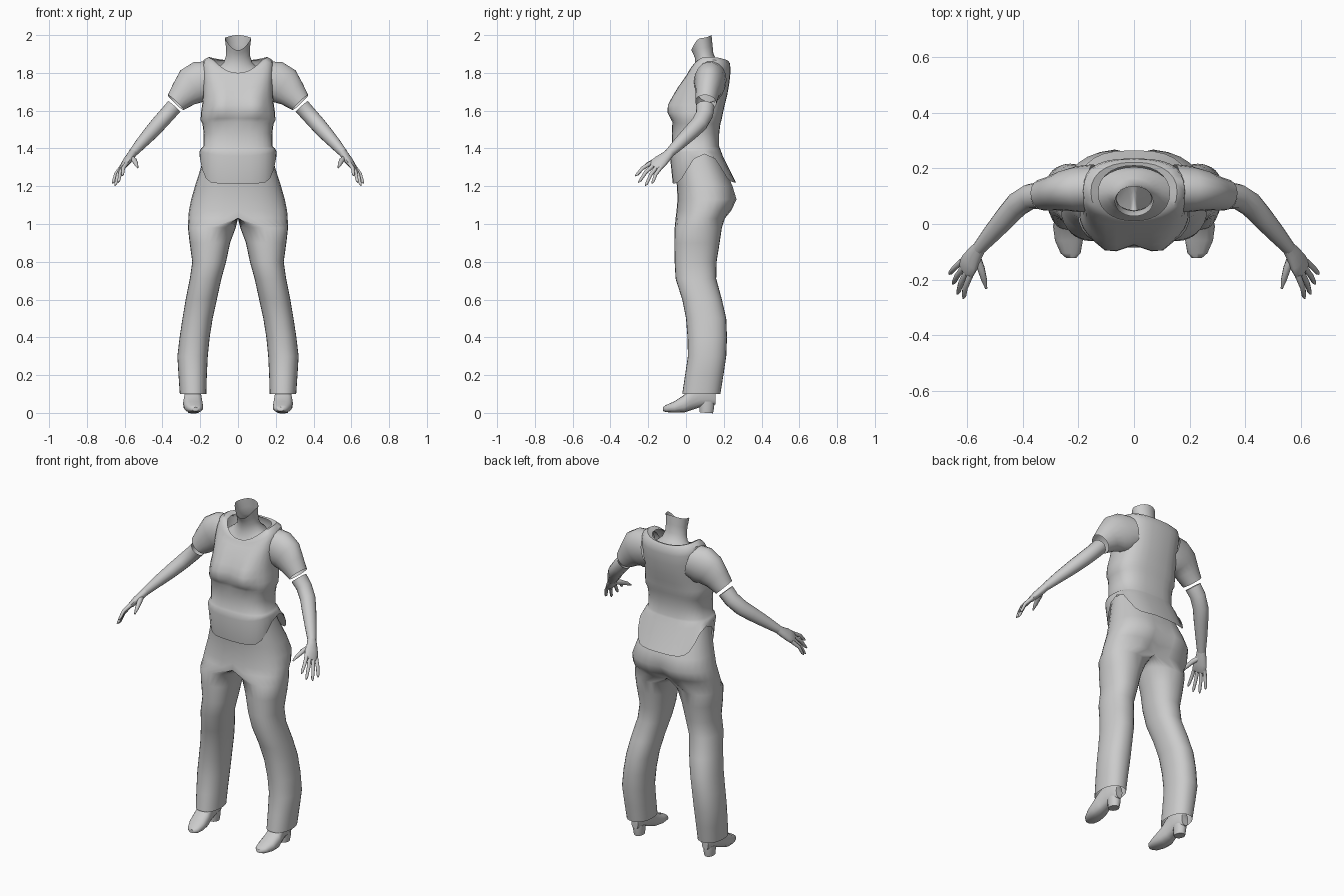
import bpy, bmesh, math
from mathutils import Vector

grey = bpy.data.materials.new("light grey")
grey.diffuse_color = (0.6, 0.6, 0.6, 1)
N = 28


def spow(v, p):
    return math.copysign(abs(v) ** p, v)


def build(name, rings, cap_start=False, cap_end=False, mirror=False, drop_middle=False):
    """Skin a list of equal-length closed rings."""
    bm = bmesh.new()
    vr = [[bm.verts.new(p) for p in r] for r in rings]
    n = len(vr[0])
    for a, b in zip(vr, vr[1:]):
        for i in range(n):
            j = (i + 1) % n
            bm.faces.new((a[i], a[j], b[j], b[i]))
    if cap_start:
        bm.faces.new(vr[0][::-1])
    if cap_end:
        bm.faces.new(vr[-1])
    bmesh.ops.recalc_face_normals(bm, faces=bm.faces)
    if drop_middle:
        inner = [f for f in bm.faces if all(abs(v.co.x) < 1e-4 for v in f.verts)]
        bmesh.ops.delete(bm, geom=inner, context='FACES')
    me = bpy.data.meshes.new(name)
    bm.to_mesh(me)
    bm.free()
    ob = bpy.data.objects.new(name, me)
    bpy.context.collection.objects.link(ob)
    me.materials.append(grey)
    if mirror:
        m = ob.modifiers.new("Mirror", 'MIRROR')
        m.use_clip = True
    bpy.ops.object.select_all(action='DESELECT')
    ob.select_set(True)
    bpy.context.view_layer.objects.active = ob
    bpy.ops.object.shade_smooth_by_angle(angle=math.radians(50))
    return ob


def body_ring(zf, zs, zb, yf, yb, rx, e=2.0, k=2, bust=0.0):
    """Ring round the body; heights at front, side and back."""
    pts = []
    for i in range(N):
        t = 2 * math.pi * i / N
        c, s = math.cos(t), math.sin(t)
        x = rx * spow(c, 2 / e)
        y = (yf + yb) / 2 + (yb - yf) / 2 * spow(s, 2 / e)
        z = zs + ((zf if s < 0 else zb) - zs) * (1 - abs(c) ** k)
        if s < 0:
            y -= bust * math.exp(-((abs(x) - 0.09) / 0.055) ** 2)
        pts.append((x, y, z))
    return pts


def tube(name, pts, hint, cap_start=False, cap_end=False, n=14):
    """Mirrored limb along points (x, y, z, radius along hint, other radius)."""
    P = [Vector(p[:3]) for p in pts]
    rings = []
    for i, p in enumerate(pts):
        d = (P[min(i + 1, len(P) - 1)] - P[max(i - 1, 0)]).normalized()
        u = Vector(hint)
        u = (u - d * u.dot(d)).normalized()
        v = d.cross(u)
        rings.append([P[i] + u * p[3] * math.cos(a) + v * p[4] * math.sin(a)
                      for a in (2 * math.pi * j / n for j in range(n))])
    return build(name, rings, cap_start, cap_end, mirror=True)


# Sleeveless top with side slits and a scooped neckline
E = 2.7
build("top", [
    body_ring(1.215, 1.37, 1.22, -0.07, 0.265, 0.205, E, 7),
    body_ring(1.36, 1.385, 1.36, -0.085, 0.195, 0.203, E),
    body_ring(1.40, 1.40, 1.40, -0.078, 0.180, 0.196, E),
    body_ring(1.41, 1.41, 1.41, -0.072, 0.176, 0.184, E),
    body_ring(1.48, 1.48, 1.48, -0.075, 0.176, 0.182, E),
    body_ring(1.54, 1.53, 1.53, -0.072, 0.182, 0.188, E),
    body_ring(1.56, 1.55, 1.55, -0.075, 0.188, 0.198, E, 2, 0.012),
    body_ring(1.59, 1.59, 1.59, -0.075, 0.196, 0.196, E, 2, 0.032),
    body_ring(1.63, 1.63, 1.63, -0.072, 0.205, 0.190, E, 2, 0.034),
    body_ring(1.67, 1.68, 1.68, -0.06, 0.218, 0.185, E, 2, 0.022),
    body_ring(1.72, 1.76, 1.75, -0.04, 0.230, 0.185, E, 2, 0.008),
    body_ring(1.77, 1.83, 1.81, -0.01, 0.236, 0.187, E),
    body_ring(1.79, 1.868, 1.85, 0.005, 0.233, 0.182, 2.5),
    body_ring(1.797, 1.885, 1.865, 0.008, 0.222, 0.155, 2.3),
    body_ring(1.80, 1.87, 1.862, 0.012, 0.210, 0.128, 2.2)])

# Neck with an open, slanted rim, flaring into the upper chest
build("neck", [
    body_ring(1.75, 1.80, 1.80, 0.01, 0.205, 0.14),
    body_ring(1.79, 1.83, 1.84, 0.035, 0.19, 0.10),
    body_ring(1.83, 1.855, 1.86, 0.05, 0.165, 0.075),
    body_ring(1.88, 1.89, 1.90, 0.047, 0.145, 0.064),
    body_ring(1.905, 1.93, 1.95, 0.036, 0.14, 0.063),
    body_ring(1.92, 1.985, 2.0, 0.028, 0.135, 0.070)])

# Trousers: half pelvis running into one leg, mirrored
def pelvis_ring(z, rx, yf, yb, cleft=0.0):
    pts = []
    for i in range(N):
        t = 2 * math.pi * i / N
        c, s = math.cos(t), math.sin(t)
        x = max(0.0, rx * spow(c, 0.85)) if c > 1e-6 else 0.0
        y = (yf + yb) / 2 + (yb - yf) / 2 * spow(s, 0.85)
        if s > 0:
            y -= cleft * math.exp(-(x / 0.04) ** 2) * s
        pts.append((x, y, z))
    return pts


def leg_ring(z, xin, xout, yf, yb):
    return [((xin + xout) / 2 + (xout - xin) / 2 * spow(math.cos(t), 0.9),
             (yf + yb) / 2 + (yb - yf) / 2 * spow(math.sin(t), 0.9), z)
            for t in (2 * math.pi * i / N for i in range(N))]


build("trousers", [
    pelvis_ring(1.39, 0.175, -0.06, 0.165),
    pelvis_ring(1.30, 0.196, -0.058, 0.205),
    pelvis_ring(1.20, 0.228, -0.048, 0.250, 0.008),
    pelvis_ring(1.13, 0.248, -0.045, 0.272, 0.02),
    pelvis_ring(1.07, 0.260, -0.05, 0.243, 0.03),
    pelvis_ring(1.03, 0.263, -0.055, 0.21, 0.03),
    leg_ring(0.98, 0.012, 0.265, -0.06, 0.19),
    leg_ring(0.90, 0.042, 0.256, -0.062, 0.178),
    leg_ring(0.80, 0.063, 0.242, -0.06, 0.162),
    leg_ring(0.71, 0.088, 0.255, -0.055, 0.160),
    leg_ring(0.60, 0.112, 0.277, -0.02, 0.190),
    leg_ring(0.50, 0.134, 0.294, 0.0, 0.213),
    leg_ring(0.40, 0.150, 0.309, 0.008, 0.217),
    leg_ring(0.30, 0.160, 0.321, 0.01, 0.213),
    leg_ring(0.20, 0.165, 0.315, -0.005, 0.198),
    leg_ring(0.10, 0.168, 0.308, -0.02, 0.182)], mirror=True, drop_middle=True)

# Shoes: y, sole height, upper height, half width, centre x
shoe = [(-0.122, 0.010, 0.030, 0.018, 0.226), (-0.105, 0.004, 0.042, 0.036, 0.228),
        (-0.06, 0.001, 0.062, 0.050, 0.234), (-0.01, 0.002, 0.095, 0.052, 0.239),
        (0.03, 0.015, 0.14, 0.045, 0.239), (0.08, 0.032, 0.17, 0.039, 0.237),
        (0.125, 0.035, 0.17, 0.036, 0.236), (0.155, 0.045, 0.12, 0.022, 0.236)]
build("shoe", [[(x + w * spow(math.cos(a), 0.75), y,
                 (lo + hi) / 2 + (hi - lo) / 2 * spow(math.sin(a), 0.85))
                for a in (2 * math.pi * j / 16 for j in range(16))]
               for y, lo, hi, w, x in shoe], True, True, mirror=True)
tube("shoe_heel", [(0.236, 0.11, 0.06, 0.034, 0.042), (0.236, 0.11, 0.03, 0.032, 0.040),
                   (0.236, 0.108, 0.0, 0.028, 0.036)], (1, 0, 0), True, True)

# Short sleeves, open at the cuff
tube("sleeve", [(0.14, 0.13, 1.765, 0.085, 0.10), (0.20, 0.125, 1.75, 0.083, 0.114),
                (0.245, 0.12, 1.73, 0.073, 0.104), (0.285, 0.112, 1.69, 0.063, 0.080),
                (0.33, 0.105, 1.643, 0.056, 0.058)], (0, 1, 0), n=18)

# Bare forearms, starting just below the cuff
tube("forearm", [(0.338, 0.102, 1.622, 0.049, 0.044), (0.375, 0.098, 1.58, 0.046, 0.043),
                 (0.42, 0.070, 1.53, 0.045, 0.042), (0.46, 0.025, 1.485, 0.041, 0.039),
                 (0.51, -0.032, 1.43, 0.034, 0.032), (0.558, -0.088, 1.375, 0.025, 0.023)],
     (0, 1, 0))

# Hands: palm, four fingers, thumb
ACROSS = Vector((0.45, 0.81, -0.36)).normalized()
tube("palm", [(0.553, -0.082, 1.381, 0.024, 0.022), (0.57, -0.105, 1.357, 0.031, 0.022),
              (0.588, -0.135, 1.332, 0.041, 0.021), (0.604, -0.162, 1.308, 0.043, 0.016),
              (0.609, -0.170, 1.300, 0.036, 0.010)], ACROSS, True, True)
tips = [(0.614, -0.268, 1.255), (0.635, -0.252, 1.220), (0.652, -0.216, 1.202), (0.665, -0.180, 1.215)]
for i, tip in enumerate(tips):
    base = Vector((0.603, -0.158, 1.312)) + ACROSS * (i - 1.5) * 0.021
    tip = Vector(tip)
    mid = base.lerp(tip, 0.5) + Vector((0.006, -0.004, 0.006))
    tube("finger_%d" % (i + 1), [(*base, 0.011, 0.012), (*mid, 0.010, 0.010),
                                 (*base.lerp(tip, 0.88), 0.008, 0.008), (*tip, 0.003, 0.003)],
         ACROSS, True, True, 8)
tube("thumb", [(0.568, -0.115, 1.352, 0.016, 0.016), (0.55, -0.16, 1.338, 0.014, 0.014),
               (0.539, -0.20, 1.318, 0.011, 0.011), (0.531, -0.232, 1.298, 0.004, 0.004)],
     ACROSS, True, True, 8)
